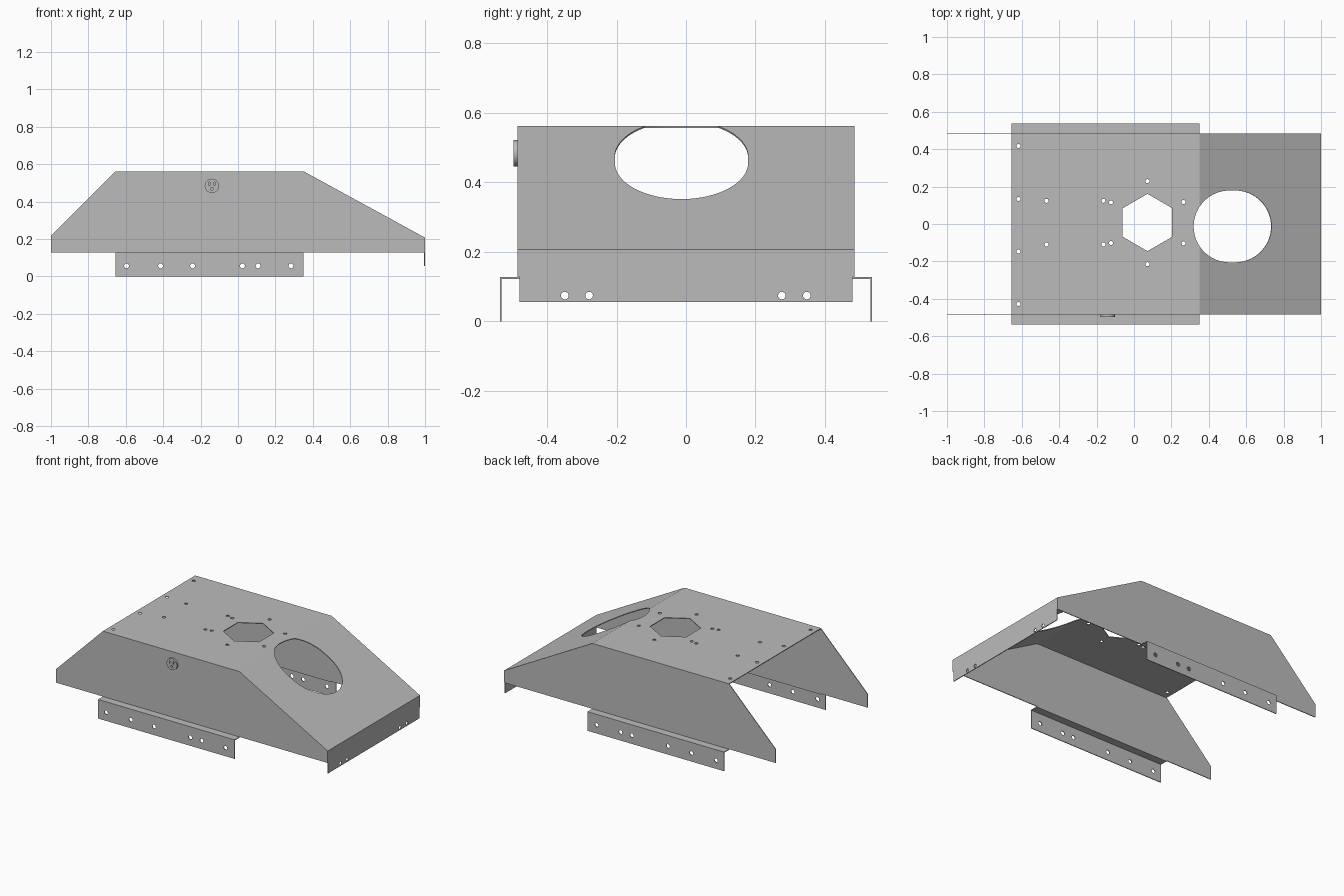
import bpy, bmesh
from math import sin, cos, pi, hypot, sqrt
from mathutils import Matrix, Vector

cube = bpy.data.objects.get("Cube")
if cube:
    bpy.data.objects.remove(cube)

grey = bpy.data.materials.new("sheet metal grey")
grey.use_nodes = True
COLOUR = (0.5, 0.5, 0.5, 1)
grey.diffuse_color = COLOUR
grey.node_tree.nodes["Principled BSDF"].inputs["Base Color"].default_value = COLOUR

T = 0.005                       # sheet thickness
H = T / 2
X, Y, Z = Vector((1, 0, 0)), Vector((0, 1, 0)), Vector((0, 0, 1))


def ring(cx, cy, r, n=20, start=0.0):
    return [(cx + r * cos(start + 2 * pi * i / n), cy + r * sin(start + 2 * pi * i / n))
            for i in range(n)]


def rect(x0, y0, x1, y1):
    return [(x0, y0), (x1, y0), (x1, y1), (x0, y1)]


def plate(name, outline, holes, origin, u, v, thickness=T):
    """Flat sheet with holes, drawn in the u, v plane and centred on it."""
    curve = bpy.data.curves.new(name, "CURVE")
    curve.dimensions = "2D"
    curve.fill_mode = "BOTH"
    curve.extrude = thickness / 2
    for loop in [outline] + holes:
        spline = curve.splines.new("POLY")
        spline.points.add(len(loop) - 1)
        for point, (a, b) in zip(spline.points, loop):
            point.co = (a, b, 0, 1)
        spline.use_cyclic_u = True
    temp = bpy.data.objects.new(name + " outline", curve)
    bpy.context.collection.objects.link(temp)
    graph = bpy.context.evaluated_depsgraph_get()
    mesh = bpy.data.meshes.new_from_object(temp.evaluated_get(graph))
    bpy.data.objects.remove(temp)
    bpy.data.curves.remove(curve)

    frame = Matrix((u, v, u.cross(v))).transposed().to_4x4()
    frame.translation = origin
    bm = bmesh.new()
    bm.from_mesh(mesh)
    bmesh.ops.remove_doubles(bm, verts=bm.verts, dist=0.00005)
    bmesh.ops.transform(bm, matrix=frame, verts=bm.verts)
    bmesh.ops.recalc_face_normals(bm, faces=bm.faces)
    for face in bm.faces:
        face.smooth = False
        face.material_index = 0
    bm.to_mesh(mesh)
    bm.free()
    mesh.name = name
    mesh.materials.clear()
    mesh.materials.append(grey)
    obj = bpy.data.objects.new(name, mesh)
    bpy.context.collection.objects.link(obj)
    return obj


# Main dimensions
WIDTH = 0.485                   # half width of the body
LEFT, RIDGE = -0.655, 0.35      # ends of the top deck
TOP, SKIRT, NOSE = 0.562, 0.127, 0.207

# Rounded opening that cuts the slope and the edge of the deck
R, OFF, OX, OY = 0.192, 0.016, 0.527, -0.013
opening = []
for i in range(72):
    a = -pi + 2 * pi * (i + 0.5) / 72
    opening.append((OX + (OFF if cos(a) > 0 else -OFF) + R * cos(a), OY + R * sin(a)))
reach = sqrt(R ** 2 - (RIDGE - OX + OFF) ** 2)
low, high = (RIDGE, OY - reach), (RIDGE, OY + reach)
on_slope = [low] + [p for p in opening if p[0] > RIDGE] + [high]
on_deck = sorted([p for p in opening if p[0] < RIDGE], key=lambda p: p[1])

# Top deck with hexagonal opening and small holes
deck_holes = [ring(0.072, 0.008, 0.153, 6, pi / 2)]
small = [(-0.618, y) for y in (0.417, 0.134, -0.147, -0.428)]
for x, dy in ((-0.468, 0.117), (-0.163, 0.117), (-0.123, 0.109), (0.072, 0.222), (0.265, 0.11)):
    small += [(x, 0.007 + dy), (x, 0.007 - dy)]
deck_holes += [ring(x, y, 0.011, 16) for x, y in small]
deck = [(LEFT, -WIDTH), (RIDGE, -WIDTH), low] + on_deck + [high, (RIDGE, WIDTH), (LEFT, WIDTH)]
plate("top_deck", deck, deck_holes, Z * (TOP - H), X, Y)

# Sloping panel
run, drop = 1 - RIDGE, TOP - NOSE
length = hypot(run, drop)
down = Vector((run, 0, -drop)) / length
normal = down.cross(Y)
slope = [(0, -WIDTH)] + [((x - RIDGE) * length / run, y) for x, y in on_slope]
slope += [(0, WIDTH), (length, WIDTH), (length, -WIDTH)]
plate("sloping_panel", slope, [], Vector((RIDGE, 0, TOP)) - normal * H, down, Y)

# End plate
end_holes = [ring(y, 0.074, 0.011) for y in (-0.349, -0.279, 0.276, 0.348)]
plate("end_plate", rect(-0.48, 0.056, 0.48, NOSE), end_holes, X * (1 - H), Y, Z)

# Side walls and mounting flanges, front and back
wall = [(-1, SKIRT), (1, SKIRT), (1, NOSE), (RIDGE, TOP), (LEFT, TOP), (-1, 0.217)]
flange_holes = [ring(x, 0.056, 0.013) for x in (-0.596, -0.414, -0.243, 0.024, 0.107, 0.283)]
for side, s in (("front", -1), ("back", 1)):
    plate(side + "_wall", wall, [], Y * s * (WIDTH - H), X, Z)
    plate(side + "_flange_shelf", rect(LEFT, -0.028, RIDGE, 0.028), [],
          Vector((0, s * 0.508, SKIRT - H)), X, Y)
    plate(side + "_flange", rect(LEFT, 0, RIDGE, SKIRT), flange_holes,
          Y * s * (0.536 - H), X, Z)

# Round power socket on the front wall
SX, SZ = -0.14, 0.484
slots = [rect(SX + d - 0.003, SZ + 0.002, SX + d + 0.003, SZ + 0.02) for d in (-0.014, 0.014)]
slots.append(ring(SX, SZ - 0.016, 0.008, 16))
socket = plate("power_socket", ring(SX, SZ, 0.038, 40), slots, Y * -0.491, X, Z, 0.012)
bpy.context.view_layer.objects.active = socket
socket.select_set(True)
bpy.ops.object.shade_smooth_by_angle()
